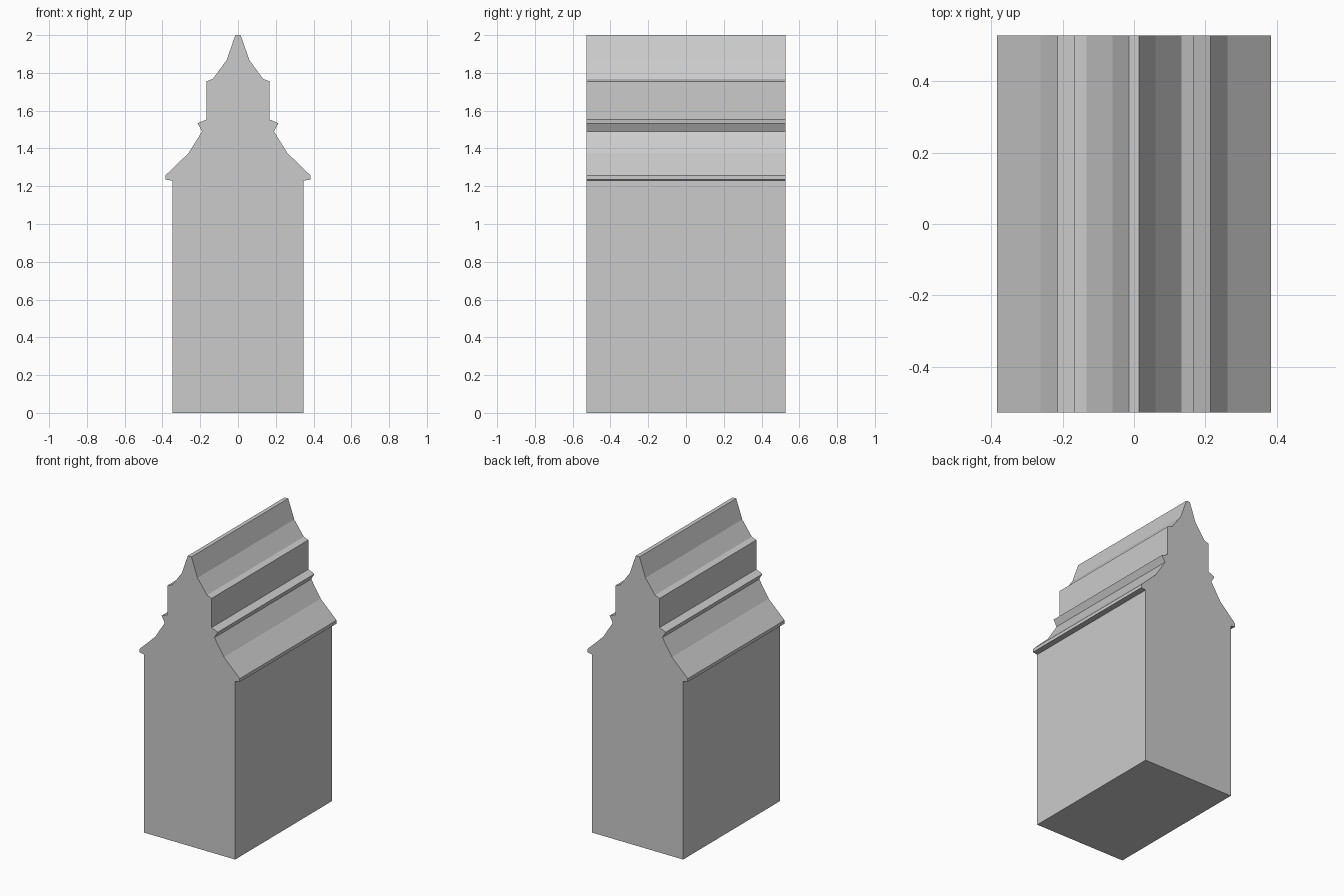
import bpy, bmesh

if "Cube" in bpy.data.objects:
    bpy.data.objects.remove(bpy.data.objects["Cube"])

HALF_DEPTH = 0.528

# Right half of the house cross-section (x, z), bottom to top
half = [
    (0.348, 0.0), (0.348, 1.23),                     # walls
    (0.383, 1.235), (0.383, 1.258),                  # eaves lip
    (0.262, 1.375), (0.19, 1.49),                    # lower roof slope
    (0.214, 1.533), (0.168, 1.553),                  # cornice
    (0.168, 1.755), (0.133, 1.768),                  # attic wall and ledge
    (0.06, 1.868), (0.014, 2.0),                     # upper roof to ridge
]
profile = half + [(-x, z) for x, z in reversed(half)]

# Extrude the mirrored profile from front to back
bm = bmesh.new()
front = bm.faces.new([bm.verts.new((x, -HALF_DEPTH, z)) for x, z in profile])
back = bmesh.ops.extrude_face_region(bm, geom=[front], use_keep_orig=True)
verts = [g for g in back["geom"] if isinstance(g, bmesh.types.BMVert)]
bmesh.ops.translate(bm, verts=verts, vec=(0, 2 * HALF_DEPTH, 0))
bmesh.ops.recalc_face_normals(bm, faces=bm.faces)

mesh = bpy.data.meshes.new("gabled_house")
bm.to_mesh(mesh)
bm.free()
bpy.context.collection.objects.link(bpy.data.objects.new("gabled_house", mesh))
